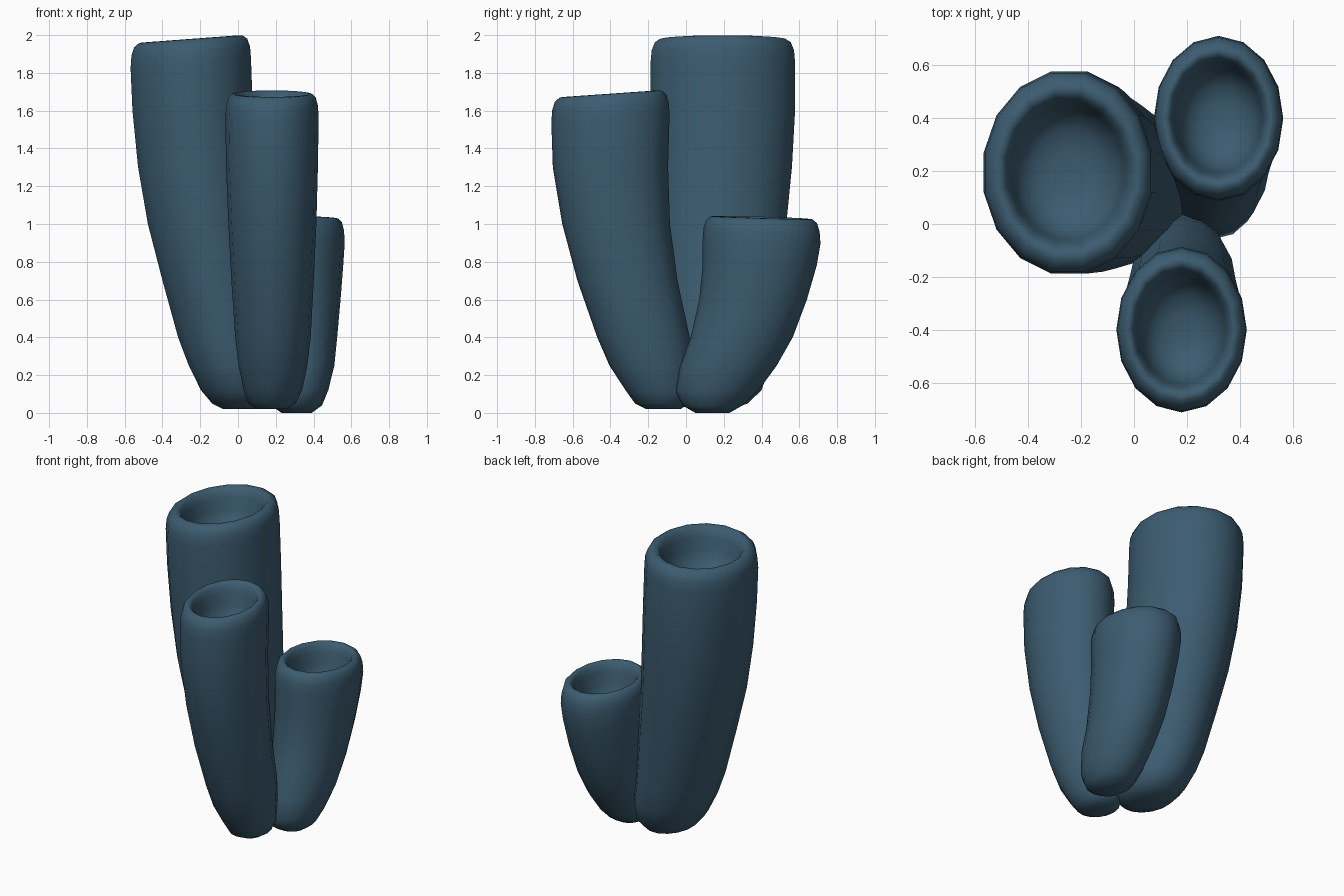
import bpy, bmesh
from math import cos, sin, pi

SIDES = 16

mat = bpy.data.materials.new("slate_blue")
mat.diffuse_color = (0.045, 0.107, 0.162, 1)

# Rounded rim and hollow mouth: (scale of the mouth radius, height against the rim)
MOUTH = [(1.0, -0.13), (0.985, -0.065), (0.94, -0.022), (0.86, -0.002), (0.80, 0.0),
         (0.74, -0.018), (0.69, -0.06), (0.65, -0.13), (0.58, -0.20),
         (0.42, -0.25), (0.2, -0.27)]


def tube(name, body, mouth, slope, twist=0.0):
    """body rings: (z, cx, cy, rx, ry); mouth: the same for the rim; slope: rim tilt in x, y."""
    bm = bmesh.new()
    rings = []

    def ring(z, cx, cy, rx, ry, tilt=(0, 0)):
        vs = []
        for i in range(SIDES):
            a = 2 * pi * (i + twist) / SIDES
            dx, dy = rx * cos(a), ry * sin(a)
            vs.append(bm.verts.new((cx + dx, cy + dy, z + tilt[0] * dx + tilt[1] * dy)))
        rings.append(vs)

    for r in body:
        ring(*r)
    z, cx, cy, rx, ry = mouth
    for s, dz in MOUTH:
        ring(z + dz, cx, cy, rx * s, ry * s, slope)
    for lo, hi in zip(rings, rings[1:]):
        for i in range(SIDES):
            j = (i + 1) % SIDES
            bm.faces.new((lo[i], lo[j], hi[j], hi[i]))
    bm.faces.new(rings[0][::-1])
    bm.faces.new(rings[-1])
    for f in bm.faces:
        f.smooth = True
    me = bpy.data.meshes.new(name)
    bm.to_mesh(me)
    bm.free()
    me.materials.append(mat)
    ob = bpy.data.objects.new(name, me)
    bpy.context.collection.objects.link(ob)
    return ob


# Tall tube leaning left
tube("tall_tube",
     [(0.02, 0.01, 0.14, 0.09, 0.11), (0.05, 0.01, 0.14, 0.15, 0.19),
      (0.12, 0.0, 0.145, 0.20, 0.26), (0.25, -0.03, 0.15, 0.235, 0.30),
      (0.40, -0.07, 0.155, 0.252, 0.315), (0.70, -0.125, 0.165, 0.28, 0.34),
      (1.00, -0.18, 0.175, 0.303, 0.363), (1.30, -0.217, 0.188, 0.318, 0.38),
      (1.60, -0.24, 0.195, 0.325, 0.39)],
     (1.98, -0.25, 0.195, 0.325, 0.39), (0.075, 0), 0.5)

# Middle tube leaning to the front
tube("middle_tube",
     [(0.02, 0.18, -0.12, 0.08, 0.09), (0.05, 0.18, -0.125, 0.125, 0.145),
      (0.12, 0.185, -0.14, 0.155, 0.18), (0.25, 0.185, -0.185, 0.182, 0.22),
      (0.40, 0.185, -0.225, 0.20, 0.245), (0.70, 0.183, -0.31, 0.218, 0.265),
      (1.00, 0.182, -0.37, 0.233, 0.285), (1.30, 0.18, -0.40, 0.243, 0.305)],
     (1.69, 0.18, -0.40, 0.247, 0.313), (0, 0.07))

# Short tube leaning to the back
tube("short_tube",
     [(0.0, 0.31, 0.14, 0.08, 0.09), (0.04, 0.31, 0.14, 0.135, 0.16),
      (0.12, 0.31, 0.165, 0.168, 0.22), (0.25, 0.315, 0.225, 0.195, 0.255),
      (0.40, 0.315, 0.295, 0.21, 0.27), (0.60, 0.318, 0.355, 0.225, 0.285),
      (0.78, 0.32, 0.39, 0.237, 0.302)],
     (1.035, 0.32, 0.40, 0.245, 0.312), (-0.02, -0.03))
